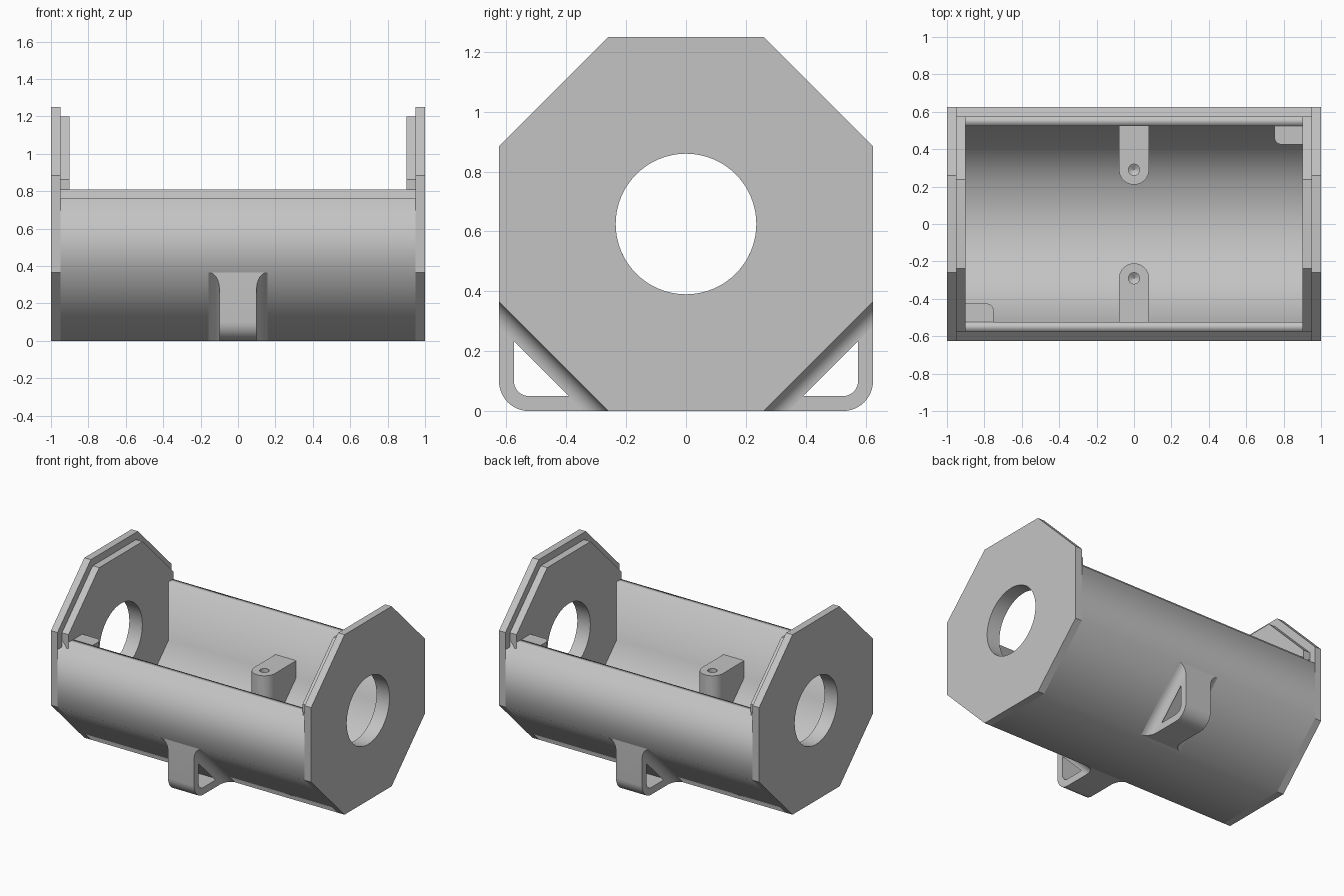
import bpy, bmesh
from math import sin, cos, pi, sqrt
from mathutils import Matrix

if "Cube" in bpy.data.objects:
    bpy.data.objects.remove(bpy.data.objects["Cube"], do_unlink=True)

grey = bpy.data.materials.new("light_grey")
grey.use_nodes = True
colour = (0.55, 0.55, 0.55, 1)
grey.diffuse_color = colour
grey.node_tree.nodes["Principled BSDF"].inputs["Base Color"].default_value = colour

R = 0.625              # half height of the octagon
WALL = 0.1
STEP = 0.05            # depth of the rabbet around the opening
ALONG_X = Matrix(((0, 0, 1, 0), (1, 0, 0, 0), (0, 1, 0, 0), (0, 0, 0, 1)))


def arc(cx, cy, r, a0, a1, n=12):
    return [(cx + r * cos(a0 + (a1 - a0) * i / n),
             cy + r * sin(a0 + (a1 - a0) * i / n)) for i in range(n + 1)]


def circle(cx, cy, r, n=64):
    return arc(cx, cy, r, 0, 2 * pi, n)[:-1]


def octagon(r):
    k = r / cos(pi / 8)
    return [(k * cos(pi / 8 + i * pi / 4), R + k * sin(pi / 8 + i * pi / 4))
            for i in range(8)]


def finish(obj, smooth):
    obj.data.materials.clear()
    obj.data.materials.append(grey)
    bpy.ops.object.select_all(action='DESELECT')
    obj.select_set(True)
    bpy.context.view_layer.objects.active = obj
    if smooth:
        bpy.ops.object.shade_smooth_by_angle(angle=0.5)


def prism(name, loops, lo, hi, along_x=True, smooth=True, bottom=None):
    """Extrude closed outlines (inner ones become holes) along x or z."""
    curve = bpy.data.curves.new(name, 'CURVE')
    curve.dimensions = '2D'
    curve.fill_mode = 'BOTH'
    curve.extrude = (hi - lo) / 2
    for loop in loops:
        spline = curve.splines.new('POLY')
        spline.points.add(len(loop) - 1)
        for p, (u, v) in zip(spline.points, loop):
            p.co = (u, v, 0, 1)
        spline.use_cyclic_u = True
    obj = bpy.data.objects.new(name, curve)
    bpy.context.collection.objects.link(obj)
    bpy.ops.object.select_all(action='DESELECT')
    obj.select_set(True)
    bpy.context.view_layer.objects.active = obj
    bpy.ops.object.convert(target='MESH')
    obj = bpy.context.view_layer.objects.active
    shift = Matrix.Translation((0, 0, (lo + hi) / 2))
    obj.data.transform((ALONG_X if along_x else Matrix()) @ shift)
    bm = bmesh.new()
    bm.from_mesh(obj.data)
    bmesh.ops.remove_doubles(bm, verts=bm.verts, dist=1e-5)
    if bottom:
        for v in bm.verts:
            if v.co.z < (lo + hi) / 2:
                v.co.z = bottom(v.co)
    bmesh.ops.recalc_face_normals(bm, faces=bm.faces)
    bm.to_mesh(obj.data)
    bm.free()
    finish(obj, smooth)
    return obj


# Trough: lower part of the octagon, with a raised inner lip on both long walls
outer, inner = R * (sqrt(2) - 1), (R - WALL) * (sqrt(2) - 1)
half = [(outer, 0), (R, R - outer), (R, 0.765), (R - STEP, 0.765),
        (R - STEP, 0.81), (R - WALL, 0.81), (R - WALL, R - inner), (inner, WALL)]
trough = half + [(-y, z) for y, z in reversed(half)]
prism("trough", [trough], -0.95, 0.95, smooth=False)

# End plates, each stepped down once toward the inside
for side, s in (("left", 1), ("right", -1)):
    for part, r, a, b in (("end_plate", R, 0.95, 1.0),
                          ("end_step", R - STEP, 0.9, 0.95)):
        lo, hi = sorted((s * a, s * b))
        prism(f"{side}_{part}", [octagon(r), circle(0, R, 0.235)], lo, hi)


def in_wall(co):
    """Height lying inside the sloped wall, where fittings are rooted."""
    return abs(co.y) - 0.19


for side, s in (("back", 1), ("front", -1)):
    # Screw post with a rounded nose and a blind hole
    nose = arc(0, 0.29, 0.08, pi, 2 * pi, 20)
    post = nose + [(0.08, R - WALL), (-0.08, R - WALL)]
    prism(f"{side}_screw_post",
          [[(s * x, s * y) for x, y in post], circle(0, s * 0.29, 0.03, 24)],
          0, 0.525, along_x=False, bottom=in_wall)
    bm = bmesh.new()
    bmesh.ops.create_cone(bm, cap_ends=False, segments=24, radius1=0.001,
                          radius2=0.03, depth=0.02,
                          matrix=Matrix.Translation((0, s * 0.29, 0.45)))
    bmesh.ops.reverse_faces(bm, faces=bm.faces)
    mesh = bpy.data.meshes.new(f"{side}_hole_bottom")
    bm.to_mesh(mesh)
    bm.free()
    hole = bpy.data.objects.new(mesh.name, mesh)
    bpy.context.collection.objects.link(hole)
    finish(hole, True)

    # Corner block flush with the lip
    block = [(0.9, R - WALL), (0.9, 0.425)] + \
        arc(0.79, 0.465, 0.04, 1.5 * pi, pi, 8) + [(0.75, R - WALL)]
    prism(f"{side}_corner_block", [[(s * x, s * y) for x, y in block]],
          0, 0.81, along_x=False, bottom=in_wall)

    # Foot loop filling the cut corner, with a triangular opening
    foot = [(outer, 0)] + arc(R - 0.1, 0.1, 0.1, -pi / 2, 0) + [(R, R - outer)]
    opening = [(0.37, 0.05)] + arc(R - 0.1, 0.1, 0.05, -pi / 2, 0) + [(0.575, 0.255)]
    prism(f"{side}_foot", [[(s * y, z) for y, z in loop] for loop in (foot, opening)],
          -0.1, 0.1)

    # Concave fillets blending the foot into the sloped wall
    for end, sx in (("left", 1), ("right", -1)):
        r = 0.058
        section = [(0.1, 0)] + [(0.1 + r - r * sin(i * pi / 16),
                                 r - r * cos(i * pi / 16)) for i in range(9)]
        bm = bmesh.new()
        top = [bm.verts.new((sx * x, s * R, R - outer - d * sqrt(2)))
               for x, d in section]
        low = [bm.verts.new((sx * x, s * (outer + d * sqrt(2)), 0))
               for x, d in section]
        bm.faces.new(top)
        bm.faces.new(low)
        for i in range(len(section)):
            bm.faces.new((top[i - 1], top[i], low[i], low[i - 1]))
        bmesh.ops.recalc_face_normals(bm, faces=bm.faces)
        mesh = bpy.data.meshes.new(f"{side}_{end}_foot_fillet")
        bm.to_mesh(mesh)
        bm.free()
        fillet = bpy.data.objects.new(mesh.name, mesh)
        bpy.context.collection.objects.link(fillet)
        finish(fillet, True)
